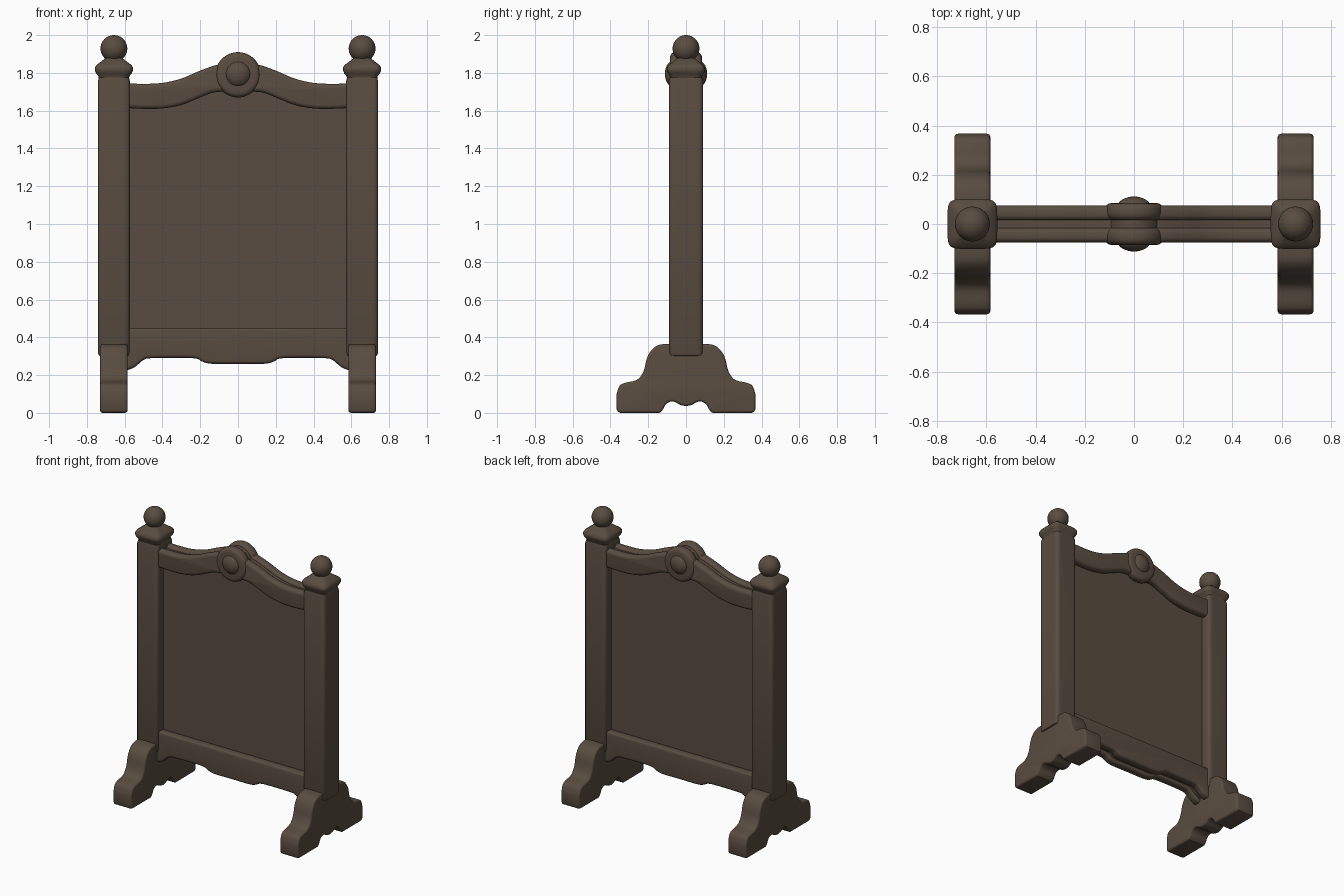
import bpy, bmesh, math
from mathutils import Vector

if "Cube" in bpy.data.objects:
    bpy.data.objects.remove(bpy.data.objects["Cube"])

wood = bpy.data.materials.new("dark brown wood")
wood.diffuse_color = (0.10, 0.073, 0.052, 1)
wood.use_nodes = True
wood.node_tree.nodes["Principled BSDF"].inputs["Base Color"].default_value = wood.diffuse_color


def finish(bm, name):
    bmesh.ops.recalc_face_normals(bm, faces=bm.faces[:])
    me = bpy.data.meshes.new(name)
    bm.to_mesh(me)
    bm.free()
    me.materials.append(wood)
    ob = bpy.data.objects.new(name, me)
    bpy.context.collection.objects.link(ob)
    bpy.ops.object.select_all(action='DESELECT')
    ob.select_set(True)
    bpy.context.view_layer.objects.active = ob
    bpy.ops.object.shade_smooth_by_angle(angle=math.radians(40))
    return ob


def smooth(pts, n=4):
    """Catmull-Rom curve through open 2D points."""
    p = [Vector(q) for q in pts]
    p = [p[0]] + p + [p[-1]]
    out = []
    for i in range(1, len(p) - 2):
        a, b, c, d = p[i - 1:i + 3]
        for k in range(n):
            t = k / n
            out.append(0.5 * (2 * b + (c - a) * t + (2 * a - 5 * b + 4 * c - d) * t * t
                              + (3 * b - a - 3 * c + d) * t ** 3))
    return [tuple(v) for v in out] + [tuple(p[-1])]


def mirrored(half):
    return [(-u, z) for u, z in reversed(half[1:])] + list(half)


def slab(name, outline, axis, lo, hi, bevel):
    """Extrude a (u, z) outline along x or y and round both rims."""
    bm = bmesh.new()
    put = (lambda u, z, w: (w, u, z)) if axis == 'x' else (lambda u, z, w: (u, w, z))
    rings = [[bm.verts.new(put(u, z, w)) for u, z in outline] for w in (lo, hi)]
    caps = [bm.faces.new(r) for r in rings]
    n = len(outline)
    for i in range(n):
        j = (i + 1) % n
        bm.faces.new((rings[0][i], rings[0][j], rings[1][j], rings[1][i]))
    bmesh.ops.recalc_face_normals(bm, faces=bm.faces[:])
    if bevel:
        rim = [e for c in caps for e in c.edges]
        bmesh.ops.bevel(bm, geom=rim, offset=bevel, segments=4, profile=0.5,
                        affect='EDGES', clamp_overlap=False)
    return finish(bm, name)


def square_loft(name, cx, levels, power=9, n=64):
    """Stack rounded-square rings given as (z, half x, half y)."""
    bm = bmesh.new()
    rings = []
    for z, hx, hy in levels:
        ring = []
        for k in range(n):
            a = 2 * math.pi * (k + 0.5) / n
            c, s = math.cos(a), math.sin(a)
            r = (abs(c) ** power + abs(s) ** power) ** (-1 / power)
            ring.append(bm.verts.new((cx + hx * r * c, hy * r * s, z)))
        rings.append(ring)
    for a, b in zip(rings, rings[1:]):
        for k in range(n):
            j = (k + 1) % n
            bm.faces.new((a[k], a[j], b[j], b[k]))
    bm.faces.new(rings[0])
    bm.faces.new(rings[-1])
    return finish(bm, name)


def ball(name, centre, scale):
    bm = bmesh.new()
    bmesh.ops.create_uvsphere(bm, u_segments=32, v_segments=20, radius=1)
    for v in bm.verts:
        v.co = Vector(centre) + Vector([a * b for a, b in zip(v.co, scale)])
    return finish(bm, name)


# Rail curves, right halves
crest_top = smooth([(0, 1.85), (0.10, 1.845), (0.2, 1.812), (0.3, 1.77), (0.4, 1.747),
                    (0.5, 1.742), (0.6, 1.745)])
crest_low = smooth([(0, 1.70), (0.12, 1.698), (0.2, 1.67), (0.3, 1.63), (0.4, 1.612),
                    (0.5, 1.61), (0.6, 1.615)])
apron_low = smooth([(0, 0.26), (0.14, 0.26), (0.19, 0.272), (0.24, 0.29), (0.45, 0.29),
                    (0.5, 0.28), (0.55, 0.24), (0.6, 0.222)])
crest = mirrored(crest_low) + mirrored(crest_top)[::-1]
apron = mirrored(apron_low) + [(0.6, 0.45), (-0.6, 0.45)]

# Thin centre panel, set back inside the rails
panel = [(u, z + 0.025) for u, z in mirrored(apron_low)] + \
        [(u, z - 0.02) for u, z in mirrored(crest_top)[::-1]]
slab("panel", panel, 'y', -0.02, 0.02, 0)


def circle(r):
    return [(r * math.cos(2 * math.pi * k / 48), 1.79 + r * math.sin(2 * math.pi * k / 48))
            for k in range(48)]


slab("medallion_core", circle(0.10), 'y', -0.022, 0.022, 0)

# Front and back rails with medallions
for side, s in (("front", -1), ("back", 1)):
    lo, hi = sorted((s * 0.015, s * 0.075))
    slab(side + "_crest_rail", crest, 'y', lo, hi, 0.022)
    slab(side + "_bottom_rail", apron, 'y', lo, hi, 0.018)
    lo, hi = sorted((s * 0.015, s * 0.085))
    slab(side + "_medallion", circle(0.12), 'y', lo, hi, 0.028)
    ball(side + "_boss", (0, s * 0.065, 1.795), (0.07, 0.047, 0.07))

# Foot outline: stepped shoulder with a scalloped underside
shoulder = smooth([(0, 0.365), (0.12, 0.364), (0.17, 0.345), (0.205, 0.295), (0.225, 0.22),
                   (0.26, 0.175), (0.32, 0.16), (0.352, 0.143), (0.367, 0.10)])
corner = [(0.367, 0.02), (0.361, 0.006), (0.347, 0)]
under = smooth([(0.14, 0), (0.122, 0.018), (0.105, 0.047), (0.08, 0.06), (0.055, 0.056),
                (0.03, 0.042), (0, 0.036)])
half = shoulder + corner + under
foot = half + [(-u, z) for u, z in half[-2:0:-1]]

post_levels = [(0.30, 0.07, 0.075), (0.305, 0.08, 0.085), (0.32, 0.085, 0.09),
               (1.755, 0.085, 0.09), (1.775, 0.08, 0.085)]
cap_levels = [(1.76, 0.078, 0.08), (1.782, 0.082, 0.084), (1.797, 0.094, 0.094),
              (1.812, 0.101, 0.101), (1.828, 0.101, 0.101), (1.842, 0.092, 0.092),
              (1.856, 0.073, 0.073), (1.868, 0.058, 0.058), (1.878, 0.045, 0.045)]

# Posts, caps, finials and feet on both sides
for side, s in (("left", -1), ("right", 1)):
    x = s * 0.657
    square_loft(side + "_post", x, post_levels)
    square_loft(side + "_post_cap", x, cap_levels, power=6)
    ball(side + "_finial", (x, 0, 1.929), (0.071, 0.071, 0.071))
    slab(side + "_foot", foot, 'x', x - 0.073, x + 0.073, 0.014)
